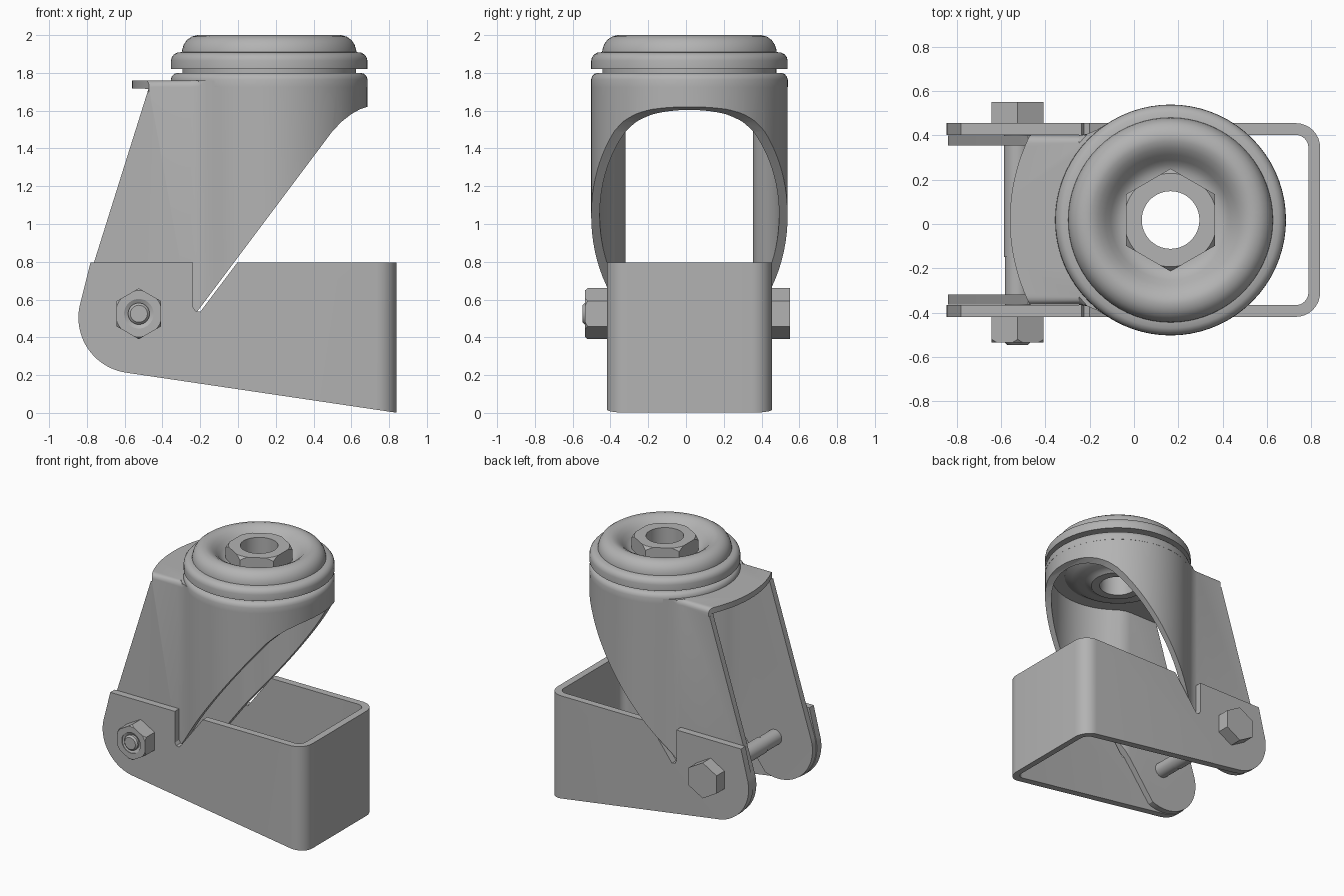
import bpy, bmesh
from math import sin, cos, pi, radians
from mathutils import Vector

if "Cube" in bpy.data.objects:
    bpy.data.objects.remove(bpy.data.objects["Cube"])

CX, CY = 0.165, 0.018          # swivel axis
BX, BZ = -0.525, 0.525         # axle bolt axis

steel = bpy.data.materials.new("grey steel")
steel.use_nodes = True
GREY = (0.45, 0.45, 0.45, 1)
steel.diffuse_color = GREY
steel.node_tree.nodes["Principled BSDF"].inputs["Base Color"].default_value = GREY


def activate(ob):
    bpy.ops.object.select_all(action='DESELECT')
    ob.select_set(True)
    bpy.context.view_layer.objects.active = ob


def make(name, bm):
    bmesh.ops.recalc_face_normals(bm, faces=bm.faces[:])
    me = bpy.data.meshes.new(name)
    bm.to_mesh(me)
    bm.free()
    me.materials.append(steel)
    ob = bpy.data.objects.new(name, me)
    bpy.context.collection.objects.link(ob)
    return ob


def prism(name, pts, axis, lo, hi, bevel=0, bevel_max_x=9):
    """Extrude a 2D outline along z (plan outline) or y (side outline)."""
    bm = bmesh.new()
    put = (lambda p, h: (p[0], p[1], h)) if axis == 'z' else (lambda p, h: (p[0], h, p[1]))
    face = bm.faces.new([bm.verts.new(put(p, lo)) for p in pts])
    res = bmesh.ops.extrude_face_region(bm, geom=[face])
    top = [v for v in res["geom"] if isinstance(v, bmesh.types.BMVert)]
    for v, p in zip(top, [v.co.copy() for v in top]):
        v.co = p + Vector(put((0, 0), hi - lo))
    bmesh.ops.recalc_face_normals(bm, faces=bm.faces[:])
    if bevel:
        edges = [e for e in bm.edges if all(v in top and v.co.x < bevel_max_x for v in e.verts)]
        bmesh.ops.bevel(bm, geom=edges, offset=bevel, segments=4, profile=0.5, affect='EDGES')
    return make(name, bm)


def lathe(name, profile, centre=(CX, CY, 0), axis='z', steps=72):
    """Spin a closed (radius, height) profile round an axis."""
    bm = bmesh.new()
    rings = []
    for i in range(steps):
        a = 2 * pi * i / steps
        ring = []
        for r, h in profile:
            u, v = r * cos(a), r * sin(a)
            off = (u, v, h) if axis == 'z' else (u, h, v)
            ring.append(bm.verts.new(Vector(centre) + Vector(off)))
        rings.append(ring)
    n = len(profile)
    for i in range(steps):
        a, b = rings[i], rings[(i + 1) % steps]
        for j in range(n):
            k = (j + 1) % n
            bm.faces.new((a[j], a[k], b[k], b[j]))
    bmesh.ops.remove_doubles(bm, verts=bm.verts[:], dist=1e-5)
    return make(name, bm)


def combine(ob, cutter, op):
    activate(ob)
    mod = ob.modifiers.new("cut", 'BOOLEAN')
    mod.operation, mod.object, mod.solver = op, cutter, 'EXACT'
    bpy.ops.object.modifier_apply(modifier=mod.name)
    bpy.data.objects.remove(cutter)


def smooth(ob, angle=28):
    activate(ob)
    bpy.ops.object.shade_smooth_by_angle(angle=radians(angle))


def arc(cx, cy, r, a0, a1, n):
    return [(cx + r * cos(radians(a0 + (a1 - a0) * i / n)),
             cy + r * sin(radians(a0 + (a1 - a0) * i / n))) for i in range(n + 1)]


def mirrored(half):
    """Close a plan outline by mirroring its +y half about the fork centre."""
    return [(x, CY + y) for x, y in half] + [(x, CY - y) for x, y in reversed(half)]


def fork_plan(left, flat, radius, shift):
    flare = [(-0.25, 0), (-0.21, 0.007), (-0.17, 0.024)]
    half = [(left, flat)] + [(x + shift, flat + y) for x, y in flare]
    return mirrored(half + arc(CX, 0, radius, 122, 2, 30))


# Fork: bent plate hollowed out, then trimmed to its side outline
heel = arc(-0.55, 0.505, 0.29, -68, -197, 24)
fork = prism("fork", fork_plan(-0.9, 0.382, 0.52, 0), 'z', 0.1, 1.76, 0.035, -0.2)
combine(fork, prism("hollow", fork_plan(-1.0, 0.337, 0.475, 0.02), 'z', 0, 1.717), 'DIFFERENCE')
side = heel + [(-0.474, 1.715), (-0.62, 1.715), (-0.62, 1.9), (0.8, 1.9), (0.8, 1.63),
               (0.683, 1.62), (0.645, 1.607), (0.6, 1.582), (0.55, 1.543), (0.5, 1.491)]
combine(fork, prism("side_trim", side, 'y', -1, 1), 'INTERSECT')
lip = [(-1.1, CY + 0.6)] + arc(0.3, CY, 0.86, 150, 210, 24) + [(-1.1, CY - 0.6)]
combine(fork, prism("lip_trim", lip, 'z', 1.70, 1.85), 'DIFFERENCE')
combine(fork, lathe("bore", [(0, 1.5), (0.3, 1.5), (0.3, 1.9), (0, 1.9)]), 'DIFFERENCE')
smooth(fork)

# Guard: U-shaped strap with a slanted bottom and a notch beside each fork leg
outer = [(-0.9, 0.437)] + arc(0.73, 0.327, 0.11, 90, 0, 8)
inner = [(-0.9, 0.384)] + arc(0.73, 0.327, 0.057, 90, 0, 8)
guard_plan = mirrored(outer) + mirrored(inner)[::-1]
guard = prism("guard", guard_plan, 'z', -0.1, 0.797)
strap = arc(-0.55, 0.505, 0.295, -98.6, -197, 24) + [
    (-0.755, 0.9), (-0.238, 0.9), (-0.238, 0.56), (-0.225, 0.54), (-0.2, 0.535),
    (0.075, 0.9), (0.9, 0.9), (0.9, -0.008)]
combine(guard, prism("strap_trim", strap, 'y', -1, 1), 'INTERSECT')
smooth(guard)

# Swivel head
crown = lathe("fork_crown", [(0.29, 1.725), (0.521, 1.725), (0.521, 1.765), (0.515, 1.782),
                             (0.503, 1.795), (0.485, 1.8), (0.29, 1.8)])
neck = lathe("bearing_neck", [(0.3, 1.78), (0.46, 1.78), (0.46, 1.84), (0.3, 1.84)])
cup = lathe("bearing_cup", [
    (0.13, 1.82), (0.52, 1.82), (0.52, 1.865), (0.516, 1.882), (0.505, 1.897), (0.488, 1.907),
    (0.462, 1.91), (0.46, 1.925), (0.452, 1.95), (0.435, 1.975), (0.41, 1.992), (0.38, 2.0),
    (0.355, 1.997), (0.325, 1.982), (0.295, 1.955), (0.27, 1.925), (0.25, 1.905),
    (0.225, 1.892), (0.2, 1.888), (0.13, 1.888)])
race = lathe("lower_race", [
    (0.13, 1.82), (0.38, 1.74), (0.38, 1.715), (0.36, 1.705), (0.33, 1.685), (0.29, 1.67),
    (0.24, 1.665), (0.21, 1.655), (0.19, 1.64), (0.13, 1.64)])
for part in (crown, neck, cup, race):
    smooth(part, 35)


def hex_nut(name, centre, axis, radius, lo, hi, chamfer, bore=0):
    """Hexagon with its corners turned down at the hi end."""
    u, v = (centre[0], centre[1]) if axis == 'z' else (centre[0], centre[2])
    nut = prism(name, arc(u, v, radius, 30, 330, 5), axis, lo, hi)
    s = 1 if hi > lo else -1
    if chamfer:
        turned = [(0, lo - s * 0.01), (radius * 1.02, lo - s * 0.01),
                  (radius * 1.02, hi - s * chamfer), (radius * 0.9, hi + s * 0.002),
                  (0, hi + s * 0.002)]
        combine(nut, lathe("turning", turned, centre, axis), 'INTERSECT')
    if bore:
        a, b = min(lo, hi) - 0.1, max(lo, hi) + 0.1
        combine(nut, lathe("bore", [(0, a), (bore, a), (bore, b), (0, b)], centre, axis), 'DIFFERENCE')
    smooth(nut, 20)


hex_nut("swivel_nut", (CX, CY, 0), 'z', 0.232, 1.87, 2.0, 0.03, 0.13)

# Axle bolt with head at the back and nut at the front
AXLE = (BX, 0, BZ)
hex_nut("bolt_head", AXLE, 'y', 0.135, 0.452, 0.55, 0)
hex_nut("bolt_nut", AXLE, 'y', 0.135, -0.418, -0.535, 0.018, 0.078)
shank = lathe("bolt_shank", [(0, -0.15), (0.061, -0.15), (0.061, 0.46), (0, 0.46)], AXLE, 'y', 40)
thread = lathe("bolt_thread", [(0, -0.547), (0.045, -0.547), (0.057, -0.535),
                               (0.057, -0.14), (0, -0.14)], AXLE, 'y', 40)
collar = lathe("nut_collar", [(0.05, -0.42), (0.08, -0.42), (0.08, -0.53), (0.05, -0.515)], AXLE, 'y', 40)
for part in (shank, thread, collar):
    smooth(part)
